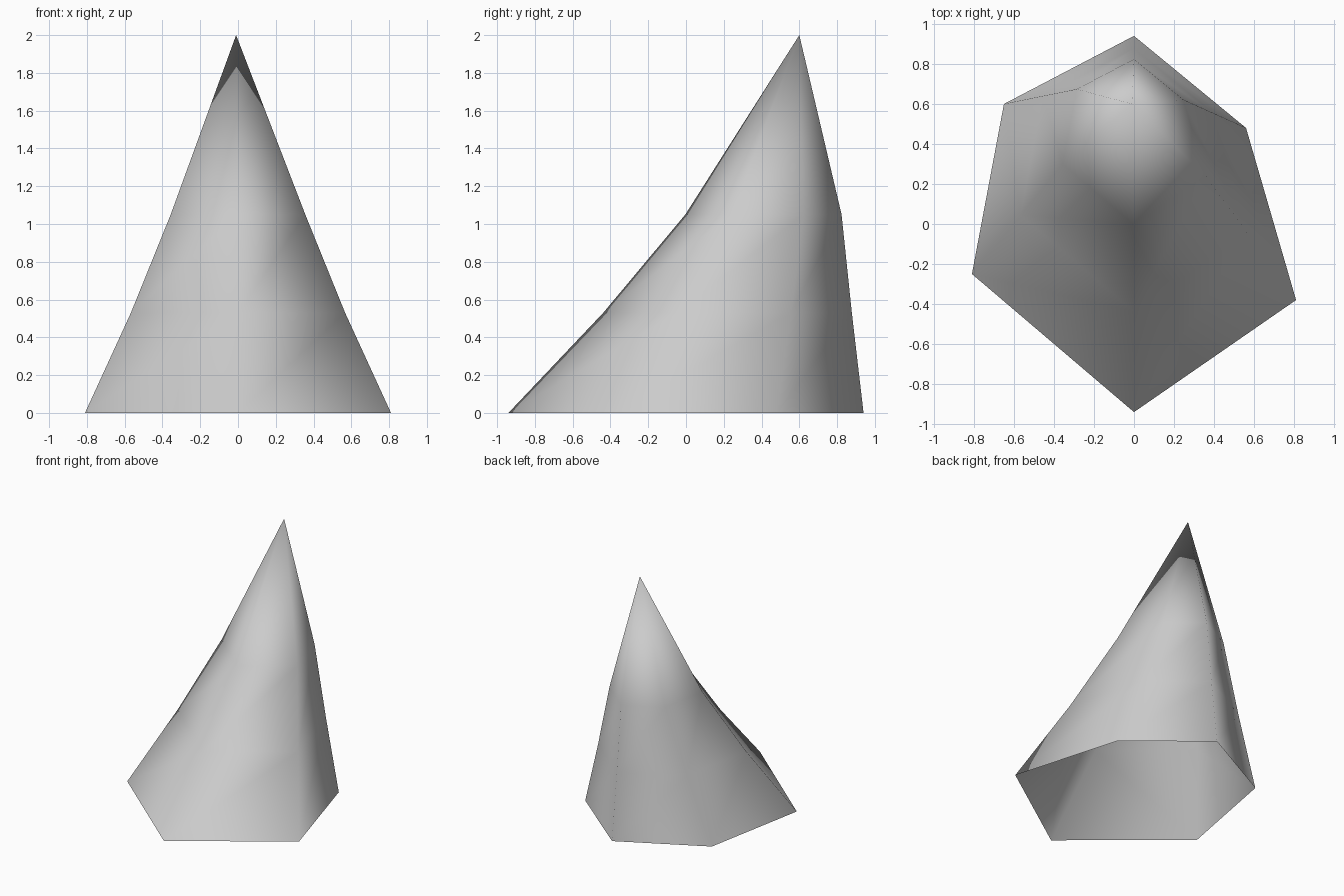
import bpy
import bmesh

cube = bpy.data.objects.get("Cube")
if cube:
    bpy.data.objects.remove(cube, do_unlink=True)

# Plain grey stone
grey = bpy.data.materials.new("grey_stone")
grey.use_nodes = True
colour = (0.6, 0.6, 0.6, 1)
grey.diffuse_color = colour
grey.node_tree.nodes["Principled BSDF"].inputs["Base Color"].default_value = colour

# Irregular six-sided base outline, counter-clockwise from the front
BASE = [(0, -0.94), (0.81, -0.38), (0.56, 0.48), (0, 0.94), (-0.65, 0.6), (-0.81, -0.25)]
# Each ring: height, scale of the outline, shift towards the back
RINGS = [(0, 1, 0), (0.53, 0.7, 0.22), (1.05, 0.44, 0.41)]
APEX = (-0.01, 0.6, 2)

# Leaning spike: open underneath, rings bridged up to one tip
bm = bmesh.new()
rings = [[bm.verts.new((x * s, y * s + shift, z)) for x, y in BASE] for z, s, shift in RINGS]
tip = bm.verts.new(APEX)
n = len(BASE)
for i in range(n):
    j = (i + 1) % n
    for low, high in zip(rings, rings[1:]):
        bm.faces.new((low[i], low[j], high[j], high[i]))
    bm.faces.new((rings[-1][i], rings[-1][j], tip))

# Smooth shading over the whole shell
for face in bm.faces:
    face.smooth = True
mesh = bpy.data.meshes.new("spike")
bm.to_mesh(mesh)
bm.free()
mesh.materials.append(grey)
bpy.context.collection.objects.link(bpy.data.objects.new("spike", mesh))
